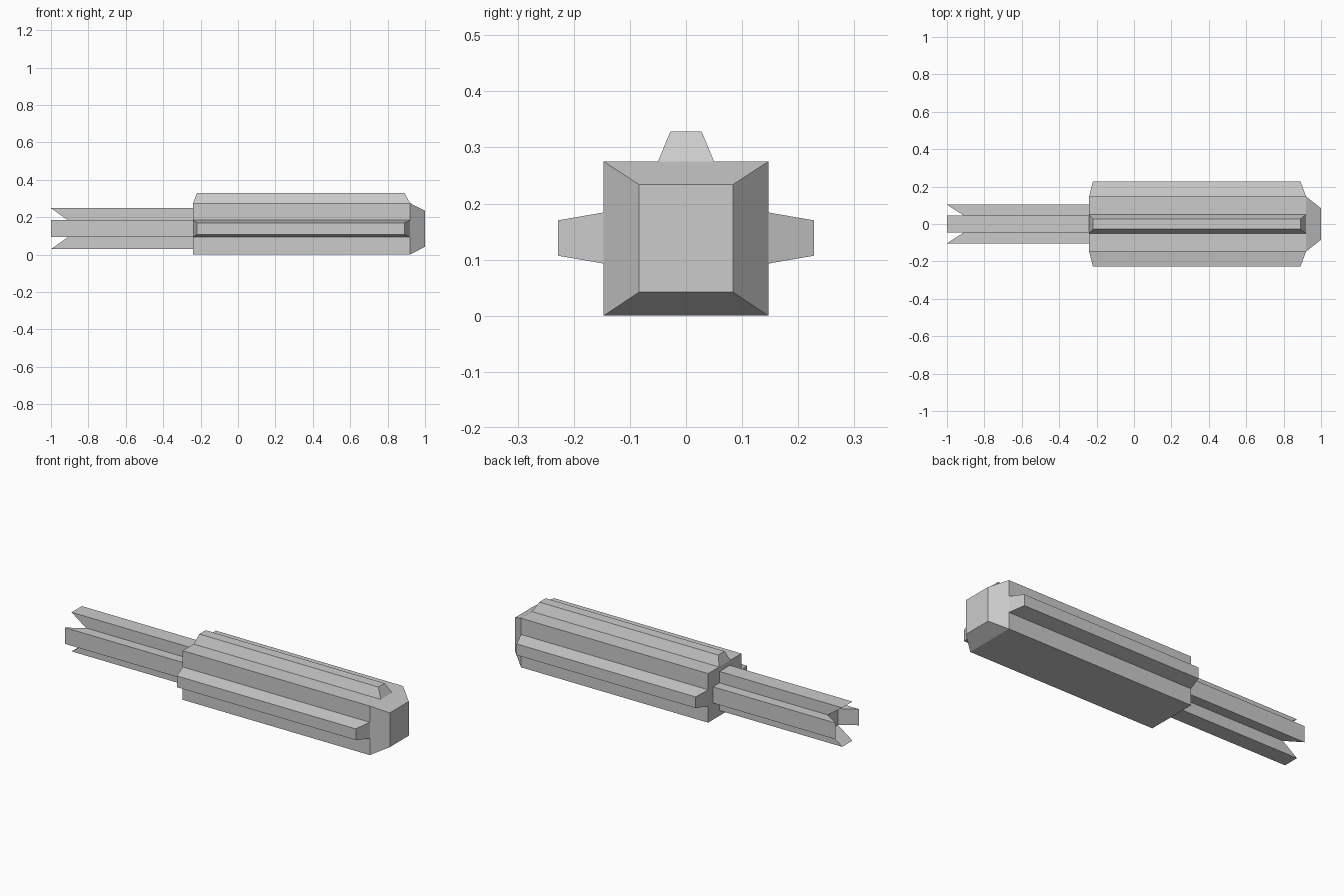
import bpy, bmesh

if "Cube" in bpy.data.objects:
    bpy.data.objects.remove(bpy.data.objects["Cube"])

ZC = 0.1385  # height of the long axis


def loft(name, rings, end_faces=None):
    """Skin a list of point rings; end_faces replaces the plain last cap."""
    bm = bmesh.new()
    loops = [[bm.verts.new(p) for p in ring] for ring in rings]
    n = len(loops[0])
    for a, b in zip(loops, loops[1:]):
        for i in range(n):
            j = (i + 1) % n
            bm.faces.new((a[i], a[j], b[j], b[i]))
    bm.faces.new(loops[0][::-1])
    for idx in end_faces or [range(n)]:
        bm.faces.new([loops[-1][i] for i in idx])
    bmesh.ops.recalc_face_normals(bm, faces=bm.faces)
    mesh = bpy.data.meshes.new(name)
    bm.to_mesh(mesh)
    bm.free()
    obj = bpy.data.objects.new(name, mesh)
    bpy.context.collection.objects.link(obj)
    return obj


def rect_x(x, hy, z0, z1):
    return [(x, -hy, z0), (x, hy, z0), (x, hy, z1), (x, -hy, z1)]


# Main body with tapered front tip
loft("body", [rect_x(-0.24, 0.147, 0, 0.275),
              rect_x(0.92, 0.147, 0, 0.275),
              rect_x(1.0, 0.084, 0.042, 0.234)])


# Bevelled rails on the top and both sides
def rail(name, base, top, place):
    rings = []
    for x0, x1, half, height in (base, top):
        corners = [(x0, -half), (x1, -half), (x1, half), (x0, half)]
        rings.append([place(x, w, height) for x, w in corners])
    loft(name, rings)


rail("top_rail", (-0.24, 0.92, 0.05, 0.275), (-0.22, 0.89, 0.028, 0.328),
     lambda x, w, h: (x, w, h))
for side, s in (("left", 1), ("right", -1)):
    rail(side + "_rail", (-0.24, 0.92, 0.0455, 0.147), (-0.22, 0.89, 0.0315, 0.228),
         lambda x, w, h, s=s: (x, s * h, ZC + w))


# Cross-section shaft whose end is recessed towards the centre
T, HY, HZ = 0.0455, 0.103, 0.1095
cross = [(T, T), (T, HZ), (-T, HZ), (-T, T), (-HY, T), (-HY, -T),
         (-T, -T), (-T, -HZ), (T, -HZ), (T, -T), (HY, -T), (HY, T)]
start = [(-0.24, y, ZC + z) for y, z in cross]
end = [(-0.91 if i % 3 == 0 else -1.0, y, ZC + z) for i, (y, z) in enumerate(cross)]
arms = [[(i + k) % 12 for k in range(4)] for i in (0, 3, 6, 9)]
loft("shaft", [start, end], arms + [(0, 3, 6, 9)])
